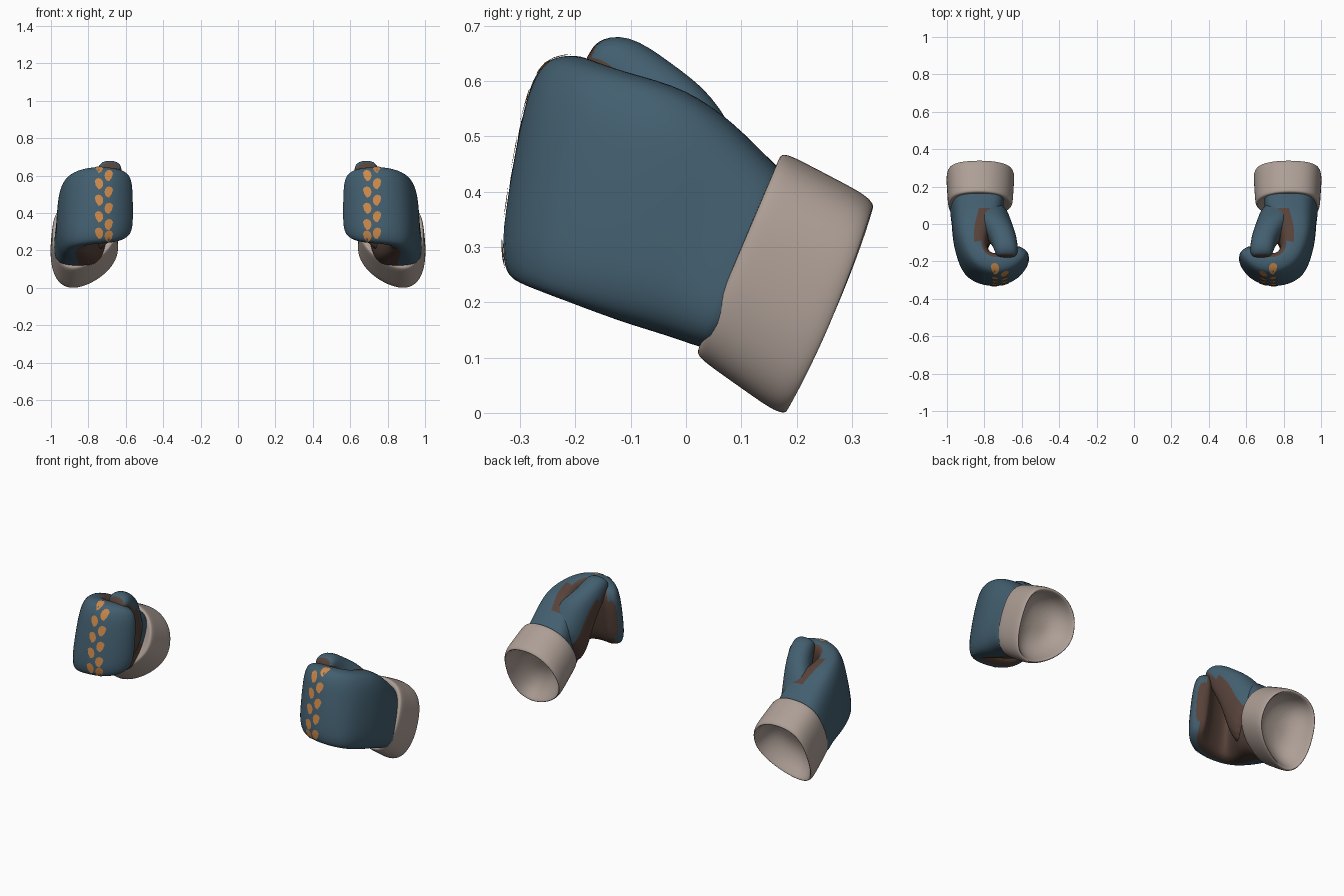
import bpy, bmesh
from math import sin, cos, pi, radians
from mathutils import Vector
from mathutils.bvhtree import BVHTree

cube = bpy.data.objects.get("Cube")
if cube:
    bpy.data.objects.remove(cube)

SEGS = 20


def material(name, rgb):
    m = bpy.data.materials.new(name)
    m.use_nodes = True
    m.diffuse_color = (*rgb, 1)
    m.node_tree.nodes["Principled BSDF"].inputs["Base Color"].default_value = (*rgb, 1)
    return m


blue = material("slate blue", (0.056, 0.114, 0.16))
brown = material("dark brown", (0.095, 0.055, 0.042))
cream = material("warm grey", (0.42, 0.345, 0.305))
orange = material("orange", (0.6, 0.25, 0.07))


def power(v, e):
    return abs(v) ** e * (1 if v >= 0 else -1)


def finish(name, bm, mats, levels):
    """Turn a bmesh into a smooth object mirrored to both sides."""
    bmesh.ops.recalc_face_normals(bm, faces=bm.faces)
    mesh = bpy.data.meshes.new(name)
    bm.to_mesh(mesh)
    bm.free()
    for m in mats:
        mesh.materials.append(m)
    for p in mesh.polygons:
        p.use_smooth = True
    ob = bpy.data.objects.new(name, mesh)
    bpy.context.collection.objects.link(ob)
    if levels:
        sub = ob.modifiers.new("smooth", 'SUBSURF')
        sub.levels = sub.render_levels = levels
    mirror = ob.modifiers.new("other_side", 'MIRROR')
    mirror.use_mirror_merge = False
    return ob


def loft(name, rings, mats, is_second, cap_index=0):
    """Skin closed rings; is_second(ring, angle) picks the second material."""
    bm = bmesh.new()
    loops = [[bm.verts.new(p) for p in ring] for ring in rings]
    for k, (a, b) in enumerate(zip(loops, loops[1:])):
        for i in range(SEGS):
            j = (i + 1) % SEGS
            f = bm.faces.new((a[i], a[j], b[j], b[i]))
            f.material_index = int(is_second(k, 2 * pi * (i + 0.5) / SEGS))
    bm.faces.new(loops[0])
    bm.faces.new(loops[-1]).material_index = cap_index
    return finish(name, bm, mats, 2)


def section(bottom, top, heading, half, square):
    """Rounded section between two points, thickness along a heading."""
    bottom, top = Vector(bottom), Vector(top)
    mid, up = (bottom + top) / 2, (top - bottom) / 2
    side = Vector((cos(radians(heading)), sin(radians(heading)), 0)) * half
    e = 2 / square
    return [mid + side * power(cos(t), e) + up * power(sin(t), e)
            for t in (2 * pi * i / SEGS for i in range(SEGS))]


# Mitten body: wrist, back of hand, curled fingers
hand_stations = [
    ((.86, .06, .11), (.82, .20, .42), 180, .135),
    ((.86, .03, .115), (.82, .16, .45), 180, .142),
    ((.85, -.04, .14), (.825, .09, .525), 180, .135),
    ((.865, -.11, .16), (.855, .00, .59), 178, .112),
    ((.872, -.19, .19), (.86, -.10, .615), 168, .085),
    ((.855, -.262, .22), (.825, -.18, .64), 135, .078),
    ((.765, -.287, .235), (.75, -.215, .65), 92, .076),
    ((.655, -.265, .24), (.665, -.20, .645), 72, .07),
    ((.60, -.205, .265), (.605, -.155, .625), 40, .055),
    ((.585, -.155, .31), (.59, -.12, .58), 30, .033),
]


def palm(ring, t):
    # the wrist top keeps the outer colour; the palm reaches the lower rim
    if sin(t) > 0:
        return ring > 1 and cos(t) > (.1 if ring < 4 else .3)
    return cos(t) > .1


hand = loft("mitten_body", [section(*s, 3.3) for s in hand_stations],
            (blue, brown), palm, 1)

# Thumb with a dark underside running down into the palm pad
thumb_stations = [
    ((.80, -.01, .15), (.80, .15, .43), 180, .118),
    ((.775, -.075, .23), (.775, .10, .485), 180, .115),
    ((.735, -.09, .38), (.75, .05, .578), 180, .098),
    ((.695, -.13, .50), (.70, -.025, .632), 180, .072),
    ((.68, -.17, .585), (.685, -.105, .69), 180, .064),
    ((.68, -.188, .615), (.685, -.172, .672), 180, .052),
]
loft("thumb", [section(*s, 2.3) for s in thumb_stations], (blue, brown),
     lambda ring, t: sin(t) < (.2 if ring < 3 else .1), 1)

# Cuff: rolled band with a hollow dish at the back
axis, rise = Vector((0, .92, -.39)), Vector((0, .39, .92))


def cuff_ring(d, scale):
    mid = Vector((.82, .10, .285)) + axis * d - rise * d * .15
    ring = []
    for i in range(SEGS):
        t = 2 * pi * i / SEGS
        e = .85 if sin(t) > 0 else 1.06
        c, s = power(cos(t), e), power(sin(t), e)
        shift = .035 * s * s if s > 0 else .052 * s * s
        # the rim bulges back a little at mid height
        bulge = axis * .06 * max(d, 0) * (1 - s * s)
        ring.append(mid + bulge + Vector((.177 * c + shift, 0, 0)) * scale
                    + rise * .206 * scale * (s - .08 * c))
    return ring


cuff_profile = [(.01, .6), (-.008, .9), (-.004, .98), (.03, 1.0), (.09, 1.02), (.15, 1.04),
                (.175, 1.03), (.19, .985), (.175, .93), (.13, .84), (.085, .62), (.065, .3)]
loft("cuff", [cuff_ring(*p) for p in cuff_profile], (cream,), lambda ring, t: False)

# Stitched patches: two staggered columns laid on the finger fronts
bpy.context.view_layer.update()
tree = BVHTree.FromObject(hand, bpy.context.evaluated_depsgraph_get())
bm = bmesh.new()


def patch(x, v, flip, on_top=False):
    ray = Vector((0, 0, -1)) if on_top else Vector((0, 1, 0))
    outline = [(0, 0)]
    for k in range(12):
        t = 2 * pi * k / 12
        # flattened on one slanted side
        r = .7 if flip * cos(t) - .4 * sin(t) > .75 else 1
        outline.append((.024 * r * cos(t), .03 * r * sin(t)))
    verts = []
    for dx, dv in outline:
        start = Vector((x + dx, v + dv, 2)) if on_top else Vector((x + dx, -2, v + dv))
        hit, normal, _, _ = tree.ray_cast(start, ray)
        if hit is None:
            return
        if normal.dot(ray) > 0:
            normal = -normal
        verts.append(bm.verts.new(hit + normal * .003))
    for i in range(1, len(verts)):
        bm.faces.new((verts[0], verts[i], verts[i % (len(verts) - 1) + 1]))


for k in range(4):
    patch(.745, .292 + .088 * k, 1)
    patch(.69, .338 + .087 * k, -1)
patch(.69, .277, -1)
patch(.745, -.238, 1, True)
finish("finger_patches", bm, (orange,), 0)
